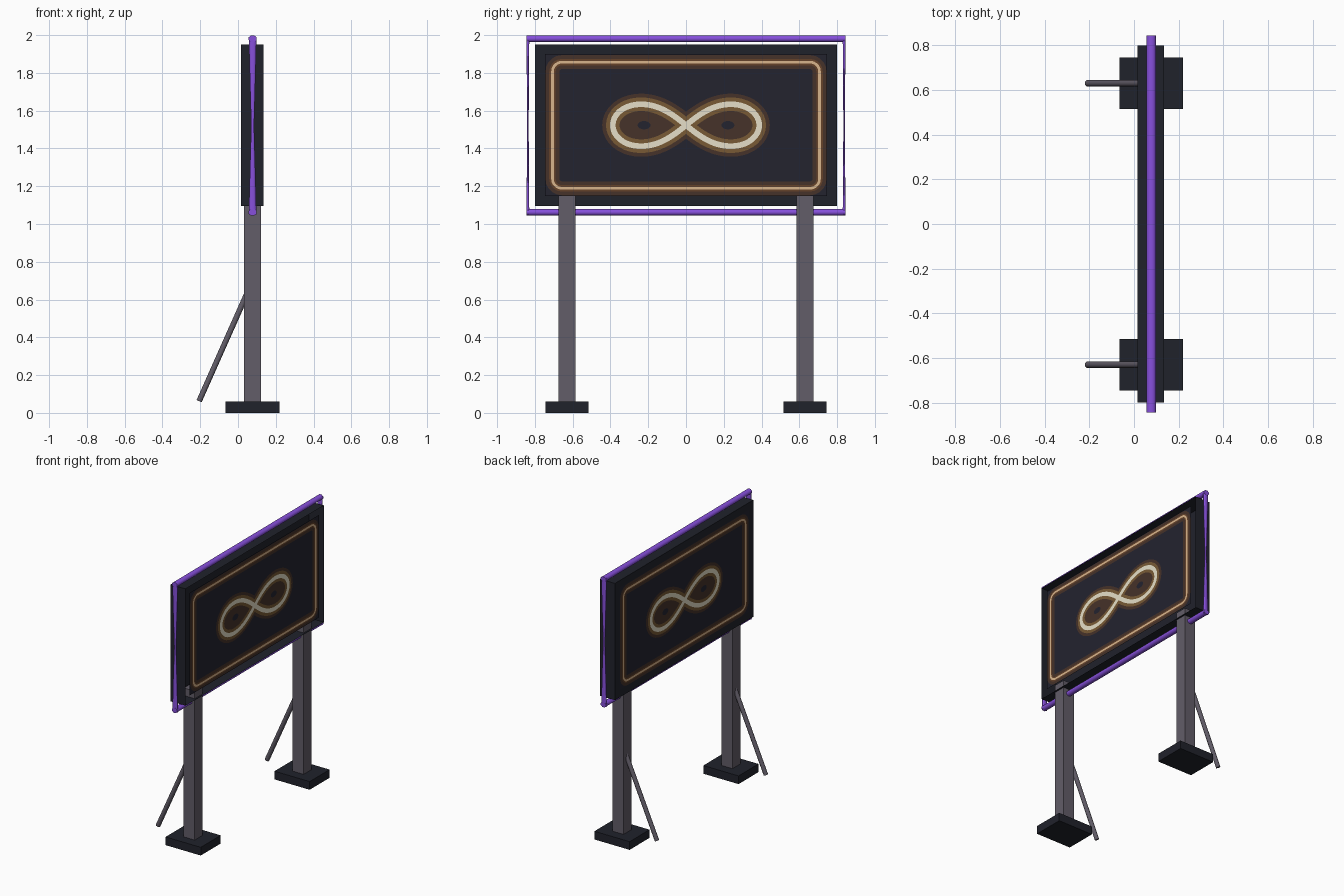
import bpy, bmesh, math
from mathutils import Vector

if "Cube" in bpy.data.objects:
    bpy.data.objects.remove(bpy.data.objects["Cube"])

CX, ZC = 0.0775, 1.523      # sign centre line


def material(name, hex_code):
    def lin(c):
        c /= 255
        return c / 12.92 if c <= 0.04045 else ((c + 0.055) / 1.055) ** 2.4
    m = bpy.data.materials.new(name)
    m.diffuse_color = [lin(int(hex_code[i:i + 2], 16)) for i in (0, 2, 4)] + [1]
    m.use_nodes = True
    m.node_tree.nodes["Principled BSDF"].inputs["Base Color"].default_value = m.diffuse_color
    return m


CASE = material("dark casing", "20222B")
SCREEN = material("screen navy", "23232F")
STEEL = material("grey steel", "625D68")
PURPLE = material("purple tube", "8750DC")
DARK_BROWN = material("dark brown", "463229")
BROWN = material("mid brown", "785A35")
RUST = material("rust brown", "65422A")
CREAM = material("cream", "E6DFC8")
TAN = material("tan", "D9B58C")


def add(name, verts, faces, mat):
    me = bpy.data.meshes.new(name)
    me.from_pydata(verts, [], faces)
    me.materials.append(mat)
    ob = bpy.data.objects.new(name, me)
    bpy.context.collection.objects.link(ob)
    return ob


def fix_normals(ob):
    bm = bmesh.new()
    bm.from_mesh(ob.data)
    bmesh.ops.recalc_face_normals(bm, faces=bm.faces)
    bm.to_mesh(ob.data)
    bm.free()


def box(name, lo, hi, mat, skip=()):
    v = [(x, y, z) for x in (lo[0], hi[0]) for y in (lo[1], hi[1]) for z in (lo[2], hi[2])]
    f = {"-x": (0, 1, 3, 2), "+x": (4, 6, 7, 5), "-y": (0, 4, 5, 1),
         "+y": (2, 3, 7, 6), "-z": (0, 2, 6, 4), "+z": (1, 5, 7, 3)}
    return add(name, v, [q for k, q in f.items() if k not in skip], mat)


def loft(name, stations, axis, mat, n=8):
    """Tube through (centre, radius_u, radius_v) stations, rings square to axis."""
    axis = Vector(axis).normalized()
    u = Vector((1, 0, 0)) if abs(axis.x) < 0.01 else Vector((0, 1, 0))
    w = axis.cross(u)
    v, f = [], []
    for c, ru, rv in stations:
        for i in range(n):
            a = 2 * math.pi * (i + 0.5) / n
            v.append(Vector(c) + u * ru * math.cos(a) + w * rv * math.sin(a))
    for s in range(len(stations) - 1):
        for i in range(n):
            j = (i + 1) % n
            f.append((s * n + i, s * n + j, s * n + n + j, s * n + n + i))
    f += [tuple(range(n))[::-1], tuple(range(len(v) - n, len(v)))]
    ob = add(name, v, f, mat)
    fix_normals(ob)
    for p in ob.data.polygons:
        p.use_smooth = len(p.vertices) == 4


# --- flat painted shapes on a screen plane (2D points are y, z offsets) ---
def place(name, pts, faces, x, side, mat):
    if side < 0:
        faces = [f[::-1] for f in faces]
    return add(name, [(x, p[0], ZC + p[1]) for p in pts], faces, mat)


def band(name, path, half, x, side, mat):
    n, pts = len(path), []
    for i, p in enumerate(path):
        t = (path[(i + 1) % n] - path[i - 1]).normalized()
        nrm = Vector((-t.y, t.x))
        pts += [p - nrm * half, p + nrm * half]
    faces = [(2 * i, 2 * ((i + 1) % n), 2 * ((i + 1) % n) + 1, 2 * i + 1) for i in range(n)]
    ob = place(name, pts, faces, x, side, mat)
    for p in ob.data.polygons:      # all faces look outward
        if p.normal.x * side < 0:
            p.flip()


def ellipse(name, cy, ry, rz, x, side, mat, n=28):
    pts = [(cy + ry * math.cos(2 * math.pi * i / n), rz * math.sin(2 * math.pi * i / n)) for i in range(n)]
    place(name, pts, [tuple(range(n))], x, side, mat)


def rounded_rect(hy, hz, r):
    pts = []
    for k, (sy, sz) in enumerate(((1, 1), (-1, 1), (-1, -1), (1, -1))):
        for i in range(6):
            a = math.pi / 2 * (k + i / 5)
            pts.append(Vector((sy * (hy - r) + r * math.cos(a), sz * (hz - r) + r * math.sin(a))))
    return pts


def loop_path(a=0.388, squash=0.81, n=96):
    pts = []
    for i in range(n):
        t = 2 * math.pi * i / n
        d = 1 + math.sin(t) ** 2
        pts.append(Vector((a * math.cos(t) / d, squash * a * math.sin(t) * math.cos(t) / d)))
    return pts


# Casing: shallow box, open at the back around the rear screen
box("sign_casing", (0.015, -0.80, 1.095), (0.135, 0.80, 1.95), CASE, skip=("+x",))

# Front and rear screens with layered decoration
for side, x0, tag in ((1, 0.132, "rear"), (-1, 0.0145, "front")):
    def at(k):
        return x0 + side * 0.0009 * k
    place(tag + "_screen", [(-.747, -.374), (.747, -.374), (.747, .377), (-.747, .377)],
          [(0, 1, 2, 3)], x0, side, SCREEN)
    edge = rounded_rect(0.707, 0.334, 0.05)
    band(tag + "_border_glow", edge, 0.037, at(1), side, DARK_BROWN)
    band(tag + "_border_rim", edge, 0.017, at(2), side, RUST)
    band(tag + "_border_line", edge, 0.007, at(3), side, TAN)
    path = loop_path()
    band(tag + "_loop_outer_glow", path, 0.056, at(1), side, DARK_BROWN)
    for s in (-1, 1):
        ellipse(tag + "_loop_fill", s * 0.22, 0.13, 0.085, at(2), side, DARK_BROWN)
        ellipse(tag + "_loop_centre", s * 0.222, 0.034, 0.022, at(3), side, SCREEN)
    band(tag + "_loop_inner_glow", path, 0.036, at(3), side, BROWN)
    band(tag + "_loop_line", path, 0.015, at(4), side, CREAM)

# Purple tube surround: full horizontal bars, pinched uprights
for z, tag in ((1.981, "top"), (1.062, "bottom")):
    loft(tag + "_tube", [((CX, -0.845, z), 0.023, 0.019), ((CX, 0.845, z), 0.023, 0.019)],
         (0, 1, 0), PURPLE)
for s in (-1, 1):
    loft("side_tube", [((CX, s * 0.837, 1.05), 0.022, 0.008), ((CX, s * 0.837, 1.33), 0.014, 0.006),
                       ((CX, s * 0.837, 1.52), 0.008, 0.004), ((CX, s * 0.837, 1.71), 0.014, 0.006),
                       ((CX, s * 0.837, 1.99), 0.022, 0.008)], (0, 0, 1), PURPLE)

# Posts, foot blocks and rear braces
for s in (-1, 1):
    y = s * 0.63
    box("post", (0.033, y - 0.045, 0.01), (0.122, y + 0.045, 1.15), STEEL)
    box("foot_block", (-0.065, y - 0.115, 0), (0.22, y + 0.115, 0.06), CASE)
    a, b = Vector((-0.206, y, 0.062)), Vector((0.06, y, 0.66))
    loft("brace", [(a, 0.016, 0.016), (b, 0.016, 0.016)], b - a, STEEL)
